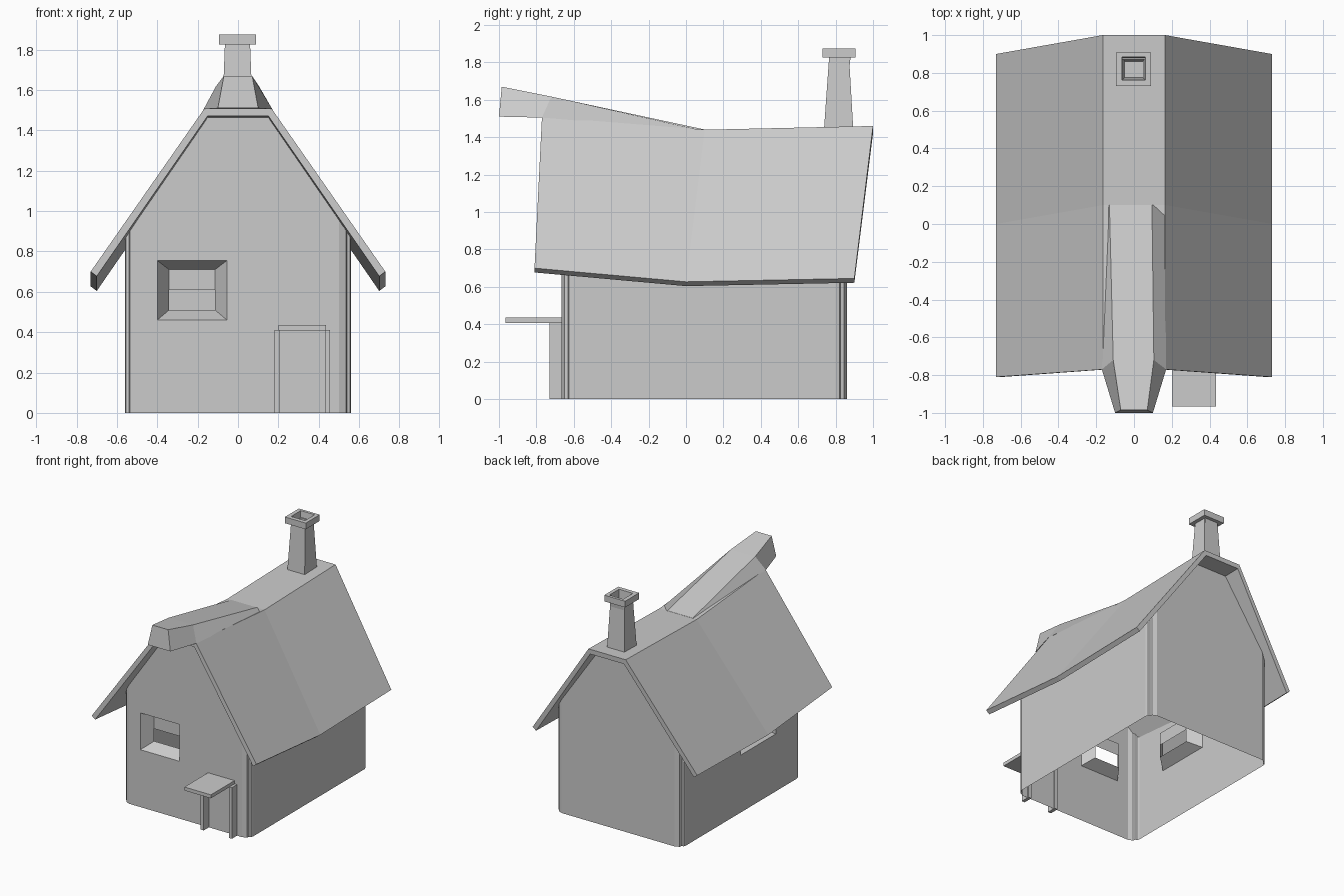
import bpy, bmesh

if "Cube" in bpy.data.objects:
    bpy.data.objects.remove(bpy.data.objects["Cube"])


def make(name, verts, faces, closed=True):
    me = bpy.data.meshes.new(name)
    me.from_pydata(verts, [], faces)
    bm = bmesh.new()
    bm.from_mesh(me)
    bmesh.ops.remove_doubles(bm, verts=bm.verts, dist=0.0005)
    bmesh.ops.recalc_face_normals(bm, faces=bm.faces)
    bm.to_mesh(me)
    bm.free()
    ob = bpy.data.objects.new(name, me)
    bpy.context.collection.objects.link(ob)
    return ob


def loft(name, rings):
    """Join equal-length closed rings and cap both ends."""
    n = len(rings[0])
    verts = [v for r in rings for v in r]
    faces = [(i * n + j, i * n + (j + 1) % n, (i + 1) * n + (j + 1) % n, (i + 1) * n + j)
             for i in range(len(rings) - 1) for j in range(n)]
    faces += [tuple(range(n)), tuple(range(len(verts) - n, len(verts)))]
    return make(name, verts, faces)


def rect(x0, x1, y0, y1, z):
    return [(x0, y0, z), (x1, y0, z), (x1, y1, z), (x0, y1, z)]


# Sagging roof: (eave y, eave z, ridge y, ridge z) from front to back
STATIONS = [(-0.81, 0.70, -0.77, 1.51), (0.0, 0.627, 0.10, 1.44), (0.90, 0.645, 1.0, 1.46)]
EAVE, RIDGE = 0.73, 0.165


def interp(pairs, y):
    for (a, za), (b, zb) in zip(pairs, pairs[1:]):
        if y <= b:
            return za + (zb - za) * (y - a) / (b - a)
    return pairs[-1][1]


def under(x, y):
    """Height of the roof underside above a plan point."""
    t = min(1, max(0, (abs(x) - RIDGE) / (EAVE - RIDGE)))
    e = interp([(s[0], s[1]) for s in STATIONS], y)
    r = interp([(s[2], s[3]) for s in STATIONS], y)
    return r + (e - r) * t - (0.03 + 0.02 * min(1, t * 4))


def roof_ring(ey, ez, ry, rz):
    top = [(-EAVE, ey, ez), (-RIDGE, ry, rz), (RIDGE, ry, rz), (EAVE, ey, ez)]
    low = [(0.70, ey, ez - 0.023), (0.15, ry, rz - 0.038),
           (-0.15, ry, rz - 0.038), (-0.70, ey, ez - 0.023)]
    return top + low


loft("roof", [roof_ring(*s) for s in STATIONS])

# Upturned ridge cap projecting past the front gable
loft("ridge_cap", [
    [(-RIDGE, 0.11, 1.43), (RIDGE, 0.11, 1.43), (0.095, 0.10, 1.441), (-0.13, 0.10, 1.441)],
    [(-0.17, -0.77, 1.505), (0.17, -0.77, 1.505), (0.105, -0.72, 1.617), (-0.11, -0.72, 1.617)],
    [(-0.10, -1.0, 1.51), (0.10, -1.0, 1.51), (0.07, -0.985, 1.67), (-0.07, -0.985, 1.67)],
])

# Tapered hollow chimney with a wider collar
loft("chimney", [
    rect(-0.08, 0.075, 0.737, 0.895, 1.43),
    rect(-0.065, 0.06, 0.765, 0.872, 1.825),
    rect(-0.095, 0.09, 0.73, 0.907, 1.825),
    rect(-0.095, 0.09, 0.73, 0.907, 1.875),
    rect(-0.063, 0.06, 0.763, 0.885, 1.875),
    rect(-0.05, 0.047, 0.775, 0.86, 1.65),
])

# Walls: an open-bottomed shell of columns reaching up to the roof
FY, BY, WX = -0.665, 0.86, 0.56
corner = [(0.0, 0.06), (0.005, 0.04), (0.02, 0.035), (0.025, 0.015), (0.06, 0.0)]
WIN_LOW, WIN_HIGH = 0.46, 0.755
verts, faces = [], []


def face(*pts):
    faces.append(tuple(range(len(verts), len(verts) + len(pts))))
    verts.extend(pts)


def column(pts, window=None):
    """Wall strip over plan points; window is the inward direction."""
    (ax, ay), (bx, by) = pts[0], pts[-1]
    tops = [(x, y, under(x, y)) for x, y in reversed(pts)]
    if not window:
        face(*[(x, y, 0) for x, y in pts], *tops)
        return
    face((ax, ay, 0), (bx, by, 0), (bx, by, WIN_LOW), (ax, ay, WIN_LOW))
    face((ax, ay, WIN_HIGH), (bx, by, WIN_HIGH), *tops)
    # splayed window recess, upper half closed by a pane
    dx, dy = window

    def pt(t, z, d):
        return (ax + (bx - ax) * t + dx * d, ay + (by - ay) * t + dy * d, z)
    outer = [pt(0, WIN_LOW, 0), pt(1, WIN_LOW, 0), pt(1, WIN_HIGH, 0), pt(0, WIN_HIGH, 0)]
    inner = [pt(0.17, 0.51, 1), pt(0.83, 0.51, 1), pt(0.83, 0.71, 1), pt(0.17, 0.71, 1)]
    for i in range(4):
        j = (i + 1) % 4
        face(outer[i], outer[j], inner[j], inner[i])
    face(pt(0.17, 0.61, 1), pt(0.83, 0.61, 1), inner[2], inner[3])


def chain(pts):
    for a, b in zip(pts, pts[1:]):
        column([a, b])


# four fluted corners
for sx in (-1, 1):
    for y, sy in ((FY, 1), (BY, -1)):
        chain([(sx * (WX - dx), y + sy * dy) for dx, dy in corner])
# front gable with window
fx = WX - 0.06
chain([(-fx, FY), (-0.40, FY)])
column([(-0.40, FY), (-RIDGE, FY), (-0.055, FY)], (0, 0.09))
chain([(-0.055, FY), (RIDGE, FY), (fx, FY)])
# back gable
chain([(fx, BY), (RIDGE, BY), (-RIDGE, BY), (-fx, BY)])
# right wall, left wall with window
chain([(WX, FY + 0.06), (WX, 0.0), (WX, BY - 0.06)])
chain([(-WX, BY - 0.06), (-WX, 0.11)])
column([(-WX, 0.11), (-WX, 0.0), (-WX, -0.34)], (0.09, 0))
chain([(-WX, -0.34), (-WX, FY + 0.06)])
make("walls", verts, faces)

# Door canopy and its posts
loft("door_canopy", [rect(0.20, 0.435, -0.965, -0.65, 0.408), rect(0.20, 0.435, -0.965, -0.65, 0.436)])
for side, x0, x1 in (("left", 0.18, 0.207), ("right", 0.43, 0.457)):
    loft("door_post_" + side, [rect(x0, x1, -0.73, -0.655, 0), rect(x0, x1, -0.73, -0.655, 0.41)])
